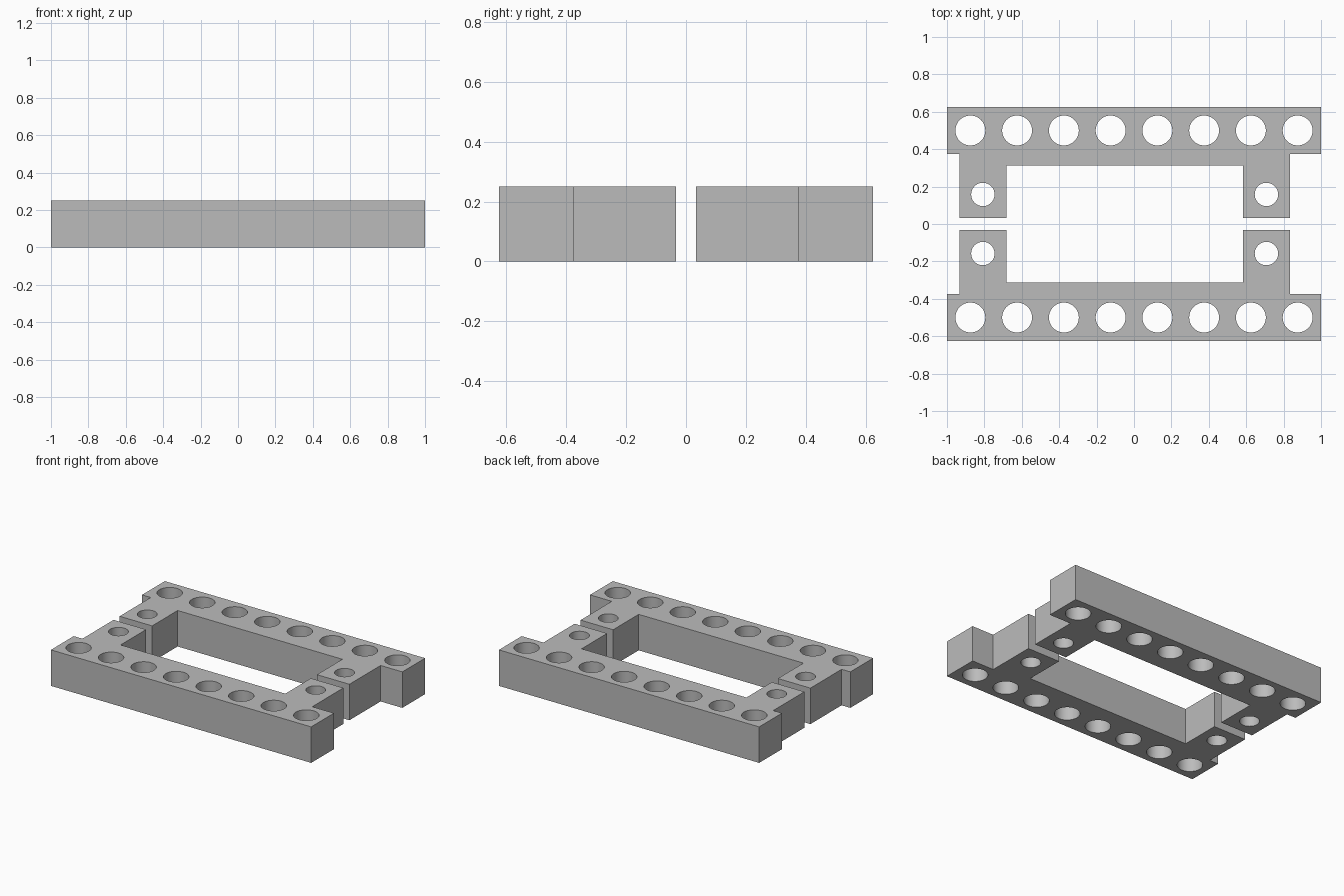
import bpy
import bmesh
import math

HEIGHT = 0.25

if "Cube" in bpy.data.objects:
    bpy.data.objects.remove(bpy.data.objects["Cube"], do_unlink=True)

grey = bpy.data.materials.new("plain grey")
grey.use_nodes = True
colour = (0.5, 0.5, 0.5, 1)
grey.diffuse_color = colour
grey.node_tree.nodes["Principled BSDF"].inputs["Base Color"].default_value = colour


def add_object(name, bm):
    bmesh.ops.recalc_face_normals(bm, faces=bm.faces[:])
    mesh = bpy.data.meshes.new(name)
    bm.to_mesh(mesh)
    bm.free()
    mesh.materials.append(grey)
    obj = bpy.data.objects.new(name, mesh)
    bpy.context.collection.objects.link(obj)
    return obj


def prism(name, points, z0, z1):
    bm = bmesh.new()
    face = bm.faces.new([bm.verts.new((x, y, z0)) for x, y in points])
    top = bmesh.ops.extrude_face_region(bm, geom=[face])["geom"]
    verts = [v for v in top if isinstance(v, bmesh.types.BMVert)]
    bmesh.ops.translate(bm, verts=verts, vec=(0, 0, z1 - z0))
    return add_object(name, bm)


def circle(cx, cy, radius, sides=48):
    angles = [math.tau * i / sides for i in range(sides)]
    return [(cx + radius * math.cos(a), cy + radius * math.sin(a)) for a in angles]


# Half outline: a long bar with two legs reaching towards the middle
outer, step, inner, foot = 0.625, 0.375, 0.313, 0.033
legs = [(-0.933, -0.683), (0.583, 0.833)]
outline = [(-1, outer), (-1, step)]
(a, b), (c, d) = legs
outline += [(a, step), (a, foot), (b, foot), (b, inner)]
outline += [(c, inner), (c, foot), (d, foot), (d, step)]
outline += [(1, step), (1, outer)]

# Eight large holes along the bar, one small hole in each leg
holes = [(-0.875 + 0.25 * i, 0.5, 0.08) for i in range(8)]
holes += [((lo + hi) / 2, 0.158, 0.0625) for lo, hi in legs]


def build_half(name, side):
    half = prism(name, [(x, side * y) for x, y in outline], 0, HEIGHT)
    for x, y, radius in holes:
        cutter = prism("hole_cutter", circle(x, side * y, radius), -0.1, HEIGHT + 0.1)
        cutter.hide_render = True
        cut = half.modifiers.new("hole", 'BOOLEAN')
        cut.operation = 'DIFFERENCE'
        cut.solver = 'EXACT'
        cut.object = cutter
        bpy.context.view_layer.objects.active = half
        bpy.ops.object.modifier_apply(modifier=cut.name)
        bpy.data.objects.remove(cutter, do_unlink=True)
    bpy.ops.object.select_all(action='DESELECT')
    half.select_set(True)
    bpy.ops.object.shade_smooth_by_angle(angle=math.radians(30))


build_half("front_rail", -1)
build_half("back_rail", 1)
